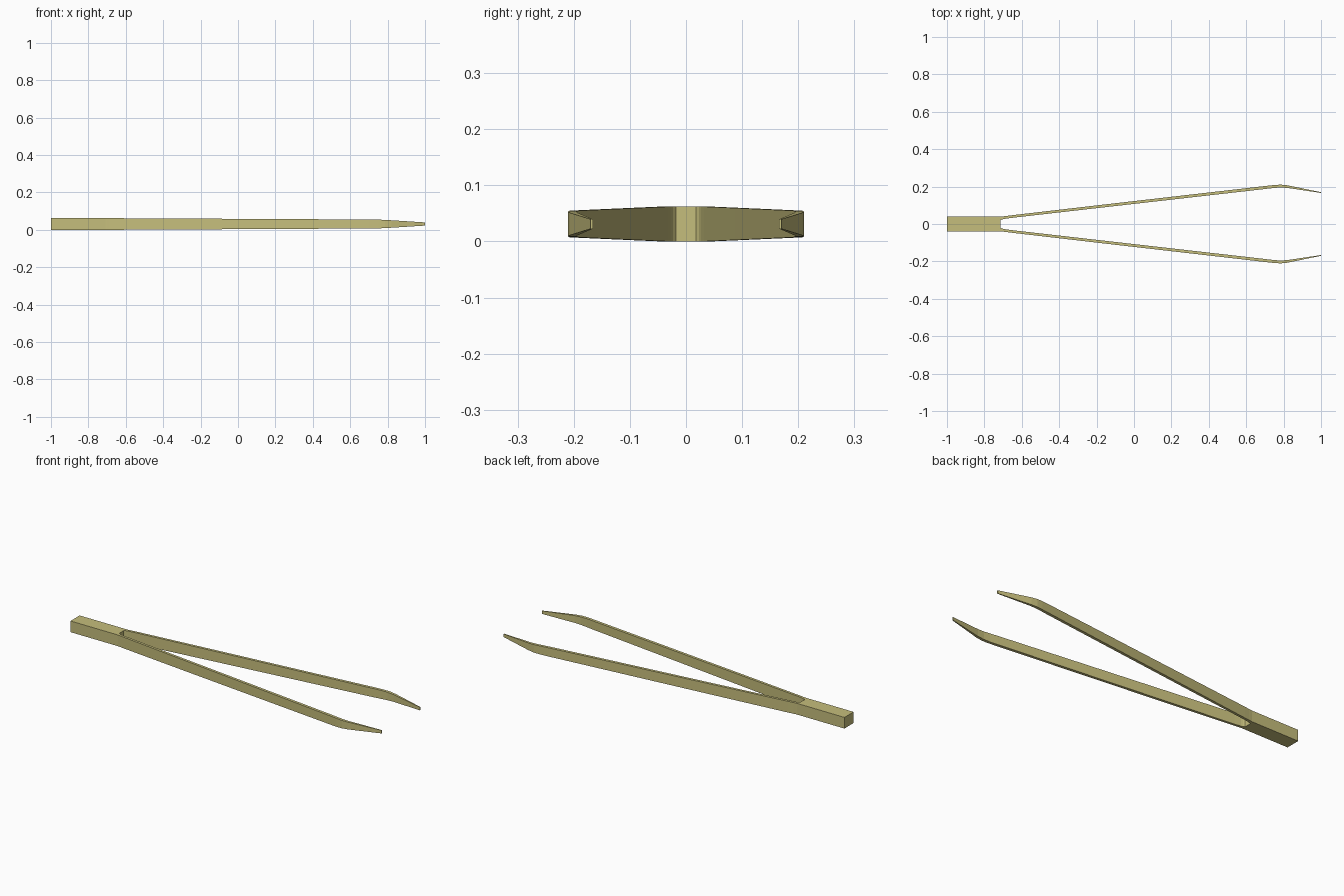
import bpy, bmesh

if "Cube" in bpy.data.objects:
    bpy.data.objects.remove(bpy.data.objects["Cube"])

ZC = 0.031  # mid height of the tweezers

# Stations from handle to tip: inner (x, y), outer (x, y), half height
stations = [
    ((-1.0, 0.0), (-1.0, 0.04), 0.031),
    ((-0.715, 0.0), (-0.715, 0.04), 0.031),
    ((-0.715, 0.018), (-0.708, 0.04), 0.031),
    ((-0.709, 0.023), (-0.70, 0.041), 0.031),
    ((-0.695, 0.027), (-0.69, 0.042), 0.031),
    ((-0.66, 0.032), (-0.66, 0.046), 0.031),
    ((-0.17, 0.088), (-0.17, 0.103), 0.0285),
    ((0.70, 0.187), (0.70, 0.203), 0.024),
    ((0.745, 0.1925), (0.75, 0.2085), 0.0235),
    ((0.78, 0.195), (0.785, 0.2105), 0.022),
    ((0.82, 0.193), (0.82, 0.207), 0.020),
    ((1.0, 0.166), (1.0, 0.170), 0.0085),
]

# Half of the body: four corner vertices per station joined by quads
bm = bmesh.new()
rings = []
for inner, outer, h in stations:
    rings.append([bm.verts.new((p[0], p[1], ZC + s * h))
                  for p, s in ((inner, -1), (outer, -1), (outer, 1), (inner, 1))])
for i, (a, b) in enumerate(zip(rings, rings[1:])):
    for k in range(4):
        if i == 0 and k == 3:
            continue  # centre plane of the handle stays open for the mirror
        n = (k + 1) % 4
        bm.faces.new((a[k], a[n], b[n], b[k]))
bm.faces.new(rings[0])
bm.faces.new(rings[-1])
bmesh.ops.recalc_face_normals(bm, faces=bm.faces)

mesh = bpy.data.meshes.new("tweezers")
bm.to_mesh(mesh)
bm.free()
tweezers = bpy.data.objects.new("tweezers", mesh)
bpy.context.collection.objects.link(tweezers)

# Second arm by mirroring across the centre line
mirror = tweezers.modifiers.new("Mirror", "MIRROR")
mirror.use_axis = (False, True, False)
mirror.merge_threshold = 0.0005

# Brass colour
brass = bpy.data.materials.new("brass")
brass.diffuse_color = (0.56, 0.51, 0.20, 1.0)
brass.use_nodes = True
brass.node_tree.nodes["Principled BSDF"].inputs["Base Color"].default_value = brass.diffuse_color
mesh.materials.append(brass)
